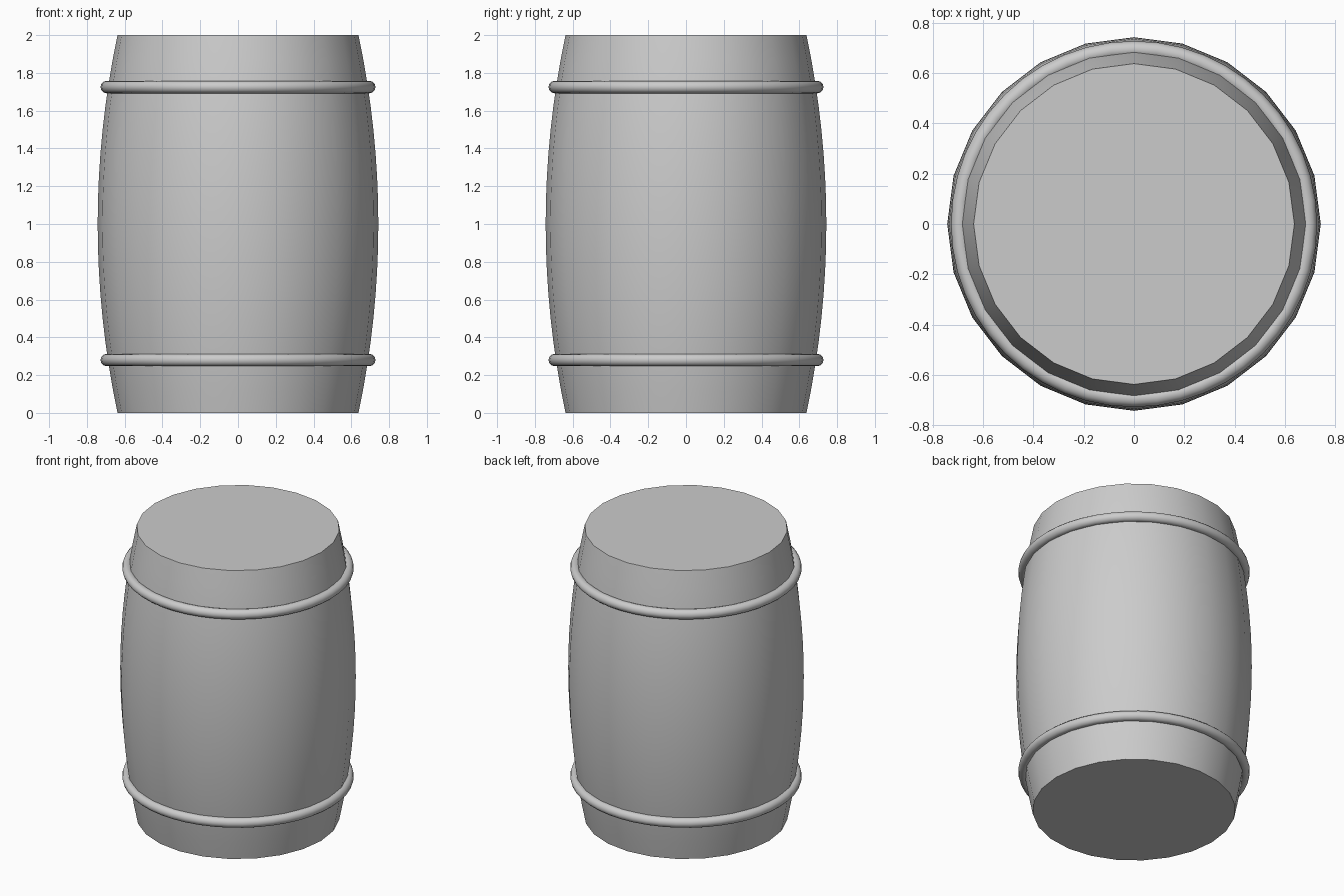
import bpy, bmesh, math

cube = bpy.data.objects.get("Cube")
if cube:
    bpy.data.objects.remove(cube, do_unlink=True)

SIDES = 24
STEPS = 16
HALF = 1.0
END_R, MID_R = 0.638, 0.743

# Single plain grey
grey = bpy.data.materials.new("plain_grey")
grey.use_nodes = True
colour = (0.6, 0.6, 0.6, 1)
grey.diffuse_color = colour
grey.node_tree.nodes["Principled BSDF"].inputs["Base Color"].default_value = colour


def finish(obj, name):
    obj.name = name
    obj.data.materials.append(grey)
    bpy.ops.object.select_all(action="DESELECT")
    obj.select_set(True)
    bpy.context.view_layer.objects.active = obj
    bpy.ops.object.shade_smooth_by_angle(angle=math.radians(40))


def bulge(z):
    return MID_R - (MID_R - END_R) * ((z - HALF) / HALF) ** 2


# Bulging body with flat lids
bm = bmesh.new()
rings = []
for i in range(STEPS + 1):
    z = 2 * HALF * i / STEPS
    r = bulge(z)
    rings.append([bm.verts.new((r * math.cos(math.tau * k / SIDES),
                                r * math.sin(math.tau * k / SIDES), z))
                  for k in range(SIDES)])
for low, high in zip(rings, rings[1:]):
    for k in range(SIDES):
        n = (k + 1) % SIDES
        bm.faces.new((low[k], low[n], high[n], high[k]))
bm.faces.new(rings[0][::-1])
bm.faces.new(rings[-1])
mesh = bpy.data.meshes.new("barrel_body")
bm.to_mesh(mesh)
bm.free()
body = bpy.data.objects.new("barrel_body", mesh)
bpy.context.collection.objects.link(body)
finish(body, "barrel_body")

# Round hoops
for name, z in (("lower_hoop", 0.28), ("upper_hoop", 1.725)):
    bpy.ops.mesh.primitive_torus_add(major_radius=0.695, minor_radius=0.033,
                                     major_segments=48, minor_segments=12,
                                     location=(0, 0, z))
    finish(bpy.context.object, name)
